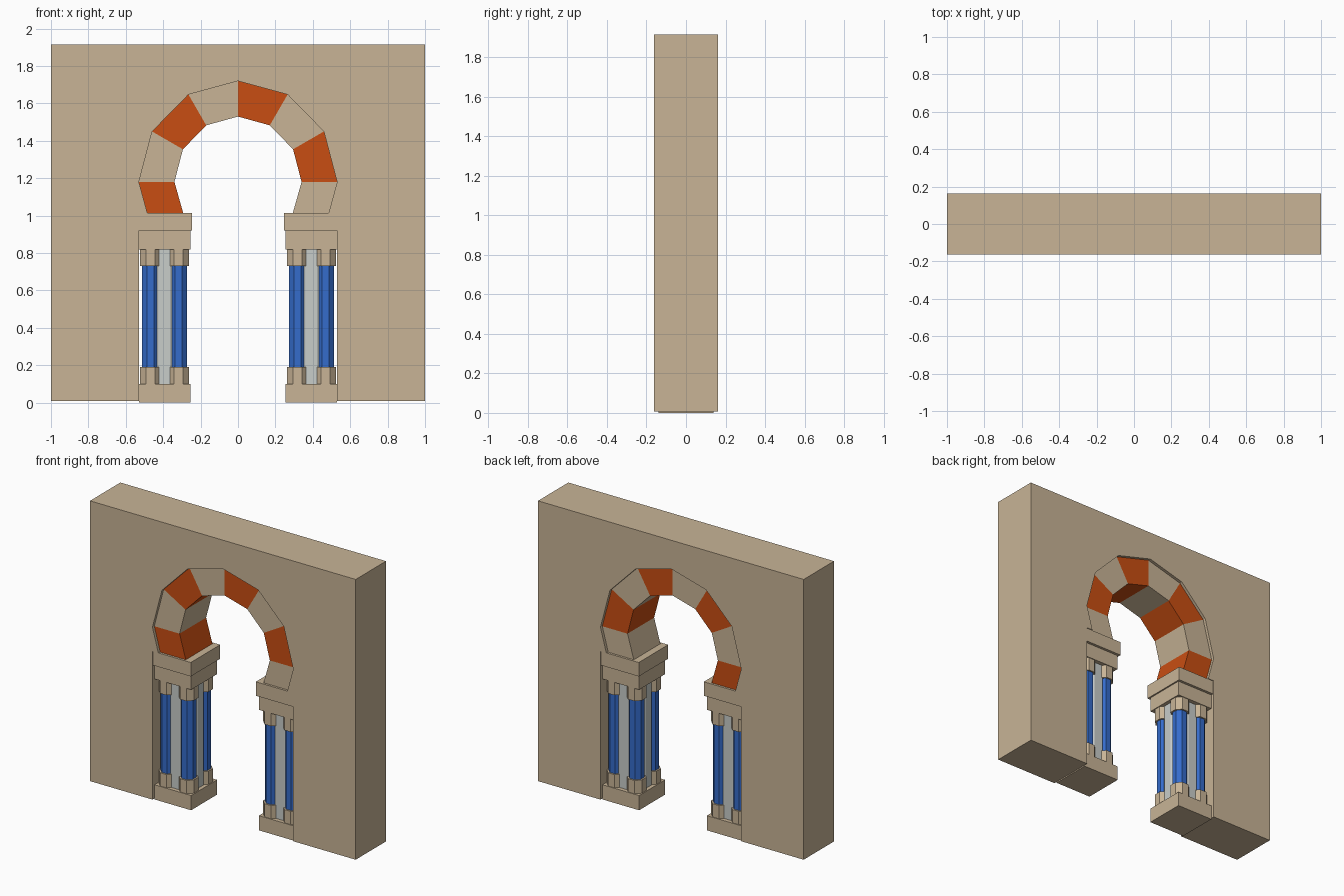
import bpy, bmesh, math

if "Cube" in bpy.data.objects:
    bpy.data.objects.remove(bpy.data.objects["Cube"])


def material(name, rgb):
    m = bpy.data.materials.new(name)
    m.diffuse_color = (*rgb, 1)
    m.use_nodes = True
    m.node_tree.nodes["Principled BSDF"].inputs["Base Color"].default_value = m.diffuse_color
    return m


STONE = material("sandstone", (0.58, 0.456, 0.305))
ORANGE = material("orange_brick", (0.58, 0.075, 0.006))
BLUE = material("blue_marble", (0.035, 0.15, 0.6))
GREY = material("pale_grey", (0.58, 0.61, 0.59))


def finish(bm, name, mat):
    bmesh.ops.recalc_face_normals(bm, faces=bm.faces)
    me = bpy.data.meshes.new(name)
    bm.to_mesh(me)
    bm.free()
    me.materials.append(mat)
    ob = bpy.data.objects.new(name, me)
    bpy.context.collection.objects.link(ob)
    return ob


def slab(name, outline, half_depth, mat):
    """Extrude an x-z outline through the wall thickness."""
    bm = bmesh.new()
    face = bm.faces.new([bm.verts.new((x, -half_depth, z)) for x, z in outline])
    ext = bmesh.ops.extrude_face_region(bm, geom=[face])
    for v in ext["geom"]:
        if isinstance(v, bmesh.types.BMVert):
            v.co.y = half_depth
    bmesh.ops.triangulate(bm, faces=[f for f in bm.faces if len(f.verts) > 4])
    return finish(bm, name, mat)


def box(name, x0, x1, z0, z1, half_depth, mat):
    return slab(name, [(x0, z0), (x1, z0), (x1, z1), (x0, z1)], half_depth, mat)


def prism(name, x, y, z0, z1, apothem, sides, mat):
    """Upright faceted cylinder with a flat side facing front."""
    r = apothem / math.cos(math.pi / sides)
    bm = bmesh.new()
    ring = []
    for i in range(sides):
        a = math.tau * (i + 0.5) / sides
        ring.append(bm.verts.new((x + r * math.cos(a), y + r * math.sin(a), z0)))
    face = bm.faces.new(ring)
    ext = bmesh.ops.extrude_face_region(bm, geom=[face])
    for v in ext["geom"]:
        if isinstance(v, bmesh.types.BMVert):
            v.co.z = z1
    return finish(bm, name, mat)


# Horseshoe arch rings, left spring to right spring
SPRING, CENTRE = 1.015, 1.18


def arch(rx, rz, foot):
    pts = [(-foot, SPRING)]
    for deg in range(180, -1, -30):
        a = math.radians(deg)
        pts.append((rx * math.cos(a), CENTRE + rz * math.sin(a)))
    return pts + [(foot, SPRING)]


outer = arch(0.53, 0.54, 0.485)
inner = arch(0.34, 0.35, 0.293)

# Wall with the doorway cut out of its outline
slab("wall", [(-0.53, 0.008), (-0.53, SPRING)] + outer
     + [(0.53, SPRING), (0.53, 0.008), (1, 0.008), (1, 1.915), (-1, 1.915), (-1, 0.008)],
     0.163, STONE)

# Alternating arch stones
for i in range(len(outer) - 1):
    slab("arch_stone", [outer[i], outer[i + 1], inner[i + 1], inner[i]],
         0.143, STONE if i % 2 else ORANGE)

# Piers: plinth, clustered columns, abacus and impost
for s in (-1, 1):
    box("plinth", s * 0.255, s * 0.53, 0, 0.10, 0.14, STONE)
    box("abacus", s * 0.255, s * 0.53, 0.82, 0.92, 0.14, STONE)
    box("impost", s * 0.245, s * 0.53, 0.92, SPRING, 0.158, STONE)
    prism("pier_core", s * 0.393, 0, 0.10, 0.82, 0.112, 12, GREY)
    for x in (0.318, 0.468):
        for y in (-0.078, 0.078):
            prism("column_shaft", s * x, y, 0.19, 0.73, 0.046, 8, BLUE)
            prism("column_base", s * x, y, 0.10, 0.19, 0.057, 8, STONE)
            prism("column_capital", s * x, y, 0.73, 0.82, 0.057, 8, STONE)
